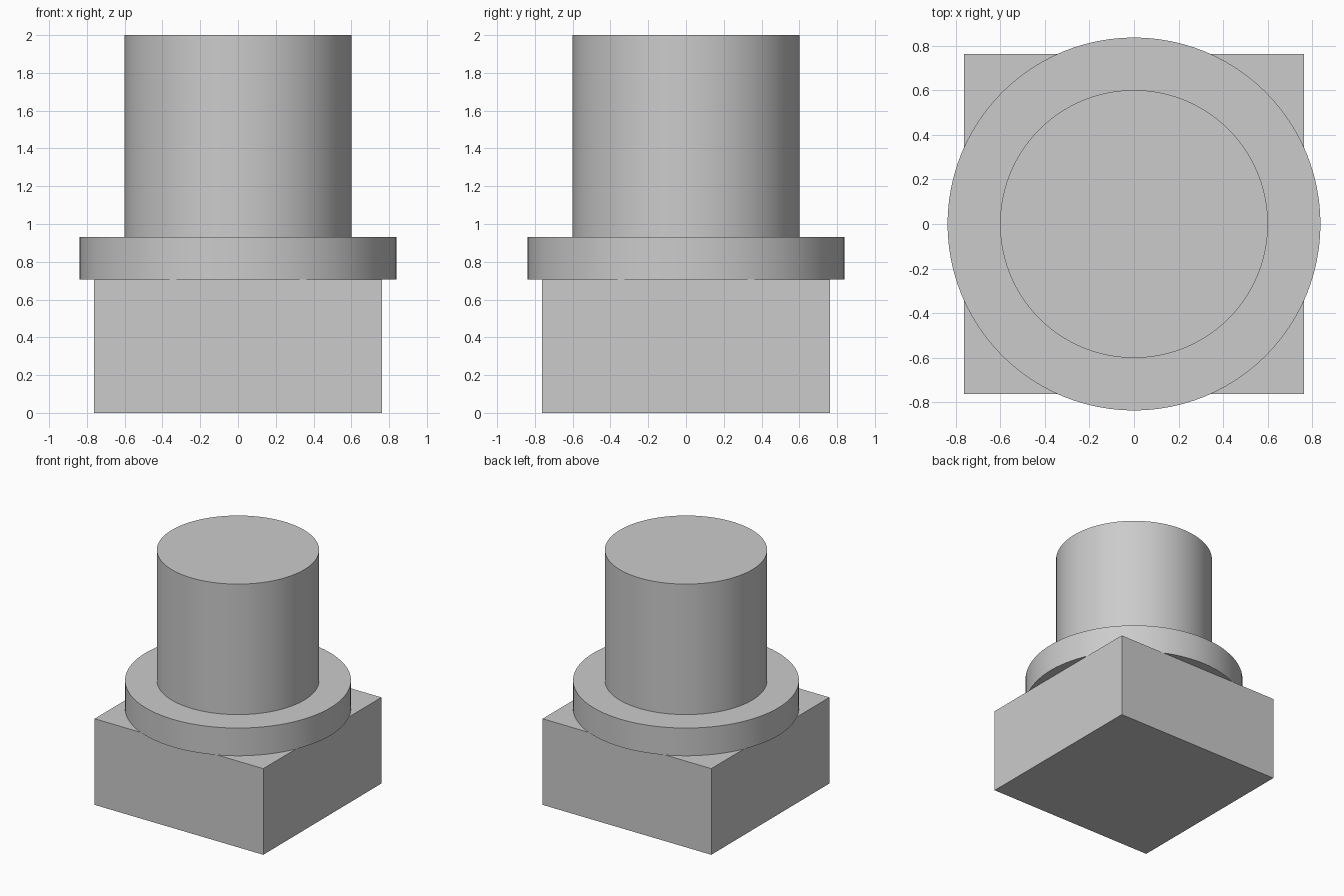
import bpy

cube = bpy.data.objects.get("Cube")
if cube:
    bpy.data.objects.remove(cube, do_unlink=True)

GREY = (0.6, 0.6, 0.6, 1.0)
metal = bpy.data.materials.new("plain grey")
metal.use_nodes = True
metal.diffuse_color = GREY
metal.node_tree.nodes["Principled BSDF"].inputs["Base Color"].default_value = GREY

BASE_TOP, FLANGE_TOP, SHAFT_TOP = 0.705, 0.932, 2.0


def finish(name):
    obj = bpy.context.object
    obj.name = obj.data.name = name
    obj.data.materials.append(metal)
    return obj


def disc(name, radius, bottom, top):
    bpy.ops.mesh.primitive_cylinder_add(
        vertices=96, radius=radius, depth=top - bottom,
        location=(0, 0, (bottom + top) / 2))
    bpy.ops.object.shade_smooth_by_angle()
    return finish(name)


# Square head
bpy.ops.mesh.primitive_cube_add(size=1, location=(0, 0, BASE_TOP / 2))
head = finish("square_head")
head.scale = (1.527, 1.527, BASE_TOP)
bpy.ops.object.transform_apply(location=False, rotation=False, scale=True)

# Round collar overhanging the head's sides
disc("collar", 0.838, BASE_TOP, FLANGE_TOP)

# Plain shaft
disc("shaft", 0.602, FLANGE_TOP, SHAFT_TOP)
